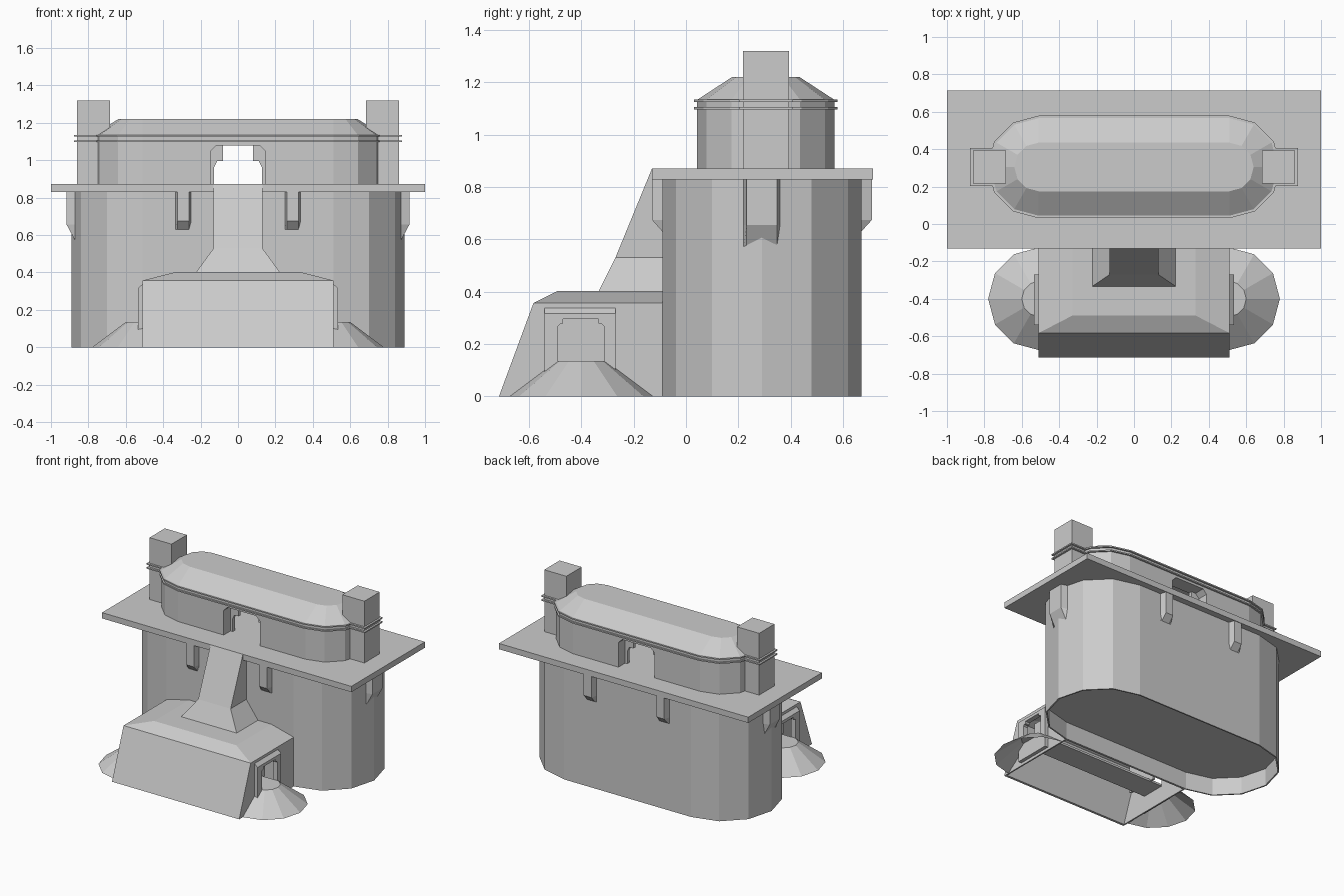
import bpy, bmesh
from math import sin, cos, pi

if "Cube" in bpy.data.objects:
    bpy.data.objects.remove(bpy.data.objects["Cube"])


def loft(name, rings, bottom=True):
    """Skin a stack of equal-length rings and cap the ends."""
    bm = bmesh.new()
    vs = [[bm.verts.new(p) for p in ring] for ring in rings]
    n = len(vs[0])
    for a, b in zip(vs, vs[1:]):
        for i in range(n):
            j = (i + 1) % n
            bm.faces.new((a[i], a[j], b[j], b[i]))
    if bottom:
        bm.faces.new(vs[0][::-1])
    bm.faces.new(vs[-1])
    bmesh.ops.recalc_face_normals(bm, faces=bm.faces)
    me = bpy.data.meshes.new(name)
    bm.to_mesh(me)
    bm.free()
    ob = bpy.data.objects.new(name, me)
    bpy.context.collection.objects.link(ob)
    return ob


def rect(x0, x1, y0, y1, z):
    return [(x0, y0, z), (x1, y0, z), (x1, y1, z), (x0, y1, z)]


def box(name, x0, x1, y0, y1, z0, z1):
    return loft(name, [rect(x0, x1, y0, y1, z0), rect(x0, x1, y0, y1, z1)])


def stadium(r, cy, z, cx=0.51):
    """Long plan with six-sided half-round ends."""
    right = [(cx + r * cos(a), cy + r * sin(a), z)
             for a in [(-90 + 30 * i) * pi / 180 for i in range(7)]]
    left = [(-x, y, z) for x, y, z in reversed(right)]
    return right + left


def prism_y(name, pts, y0, y1):
    return loft(name, [[(x, y, z) for x, z in pts] for y in (y0, y1)])


def prism_x(name, pts, x0, x1):
    return loft(name, [[(x, y, z) for y, z in pts] for x in (x0, x1)])


def cut(ob, cutter):
    m = ob.modifiers.new("cut", 'BOOLEAN')
    m.object, m.operation, m.solver = cutter, 'DIFFERENCE', 'EXACT'
    bpy.context.view_layer.update()
    dg = bpy.context.evaluated_depsgraph_get()
    me = bpy.data.meshes.new_from_object(ob.evaluated_get(dg))
    ob.modifiers.clear()
    ob.data = me
    bpy.data.objects.remove(cutter)


def arch(c, half):
    """Mirror half an opening outline about c."""
    return [(c + x, z) for x, z in half] + [(c - x, z) for x, z in reversed(half)]


def bracket(name, place, w, out, wall, foot, drop=.045):
    """Tapered corbel; place maps (along, outward, up) to world."""
    def ring(d, z):
        return [place(-w, wall - .03, z), place(-w, wall, z), place(-w + .012, d, z),
                place(w - .012, d, z), place(w, wall, z), place(w, wall - .03, z)]
    loft(name, [ring(wall, foot), ring(out, foot + drop), ring(out, .84)])


# Main body, hollow, with a raised floor open below, and roof slab
body = loft("main_body", [stadium(.38, .29, 0), stadium(.38, .29, .835)])
cut(body, loft("body_floor_cutter", [stadium(.37, .29, -.1), stadium(.37, .29, .125)]))
cut(body, loft("body_room_cutter", [stadium(.37, .29, .135), stadium(.37, .29, .825)]))
box("roof_slab", -1, 1, -.13, .715, .83, .872)

# Brackets under the slab: front, back and ends
for s in (-1, 1):
    bracket("front_bracket", lambda a, d, z: (s * .2925 + a, -d, z), .0425, .13, .09, .63)
    bracket("back_bracket", lambda a, d, z: (s * .2925 + a, d, z), .0425, .711, .67, .63)
    bracket("end_bracket", lambda a, d, z: (s * d, .29 + a, z), .07, .916, .87, .57, .085)

# Upper storey: thick-walled room with stepped arches front and back
CY = .305
upper = loft("upper_storey", [stadium(.262, CY, .871), stadium(.262, CY, 1.135)])
cut(upper, loft("room_cutter", [stadium(.16, CY, .85), stadium(.16, CY, 1.10)]))
passage = [(.127, .80), (.127, .965), (.112, .995), (.08, .995), (.08, 1.08)]
cut(upper, prism_y("passage_cutter", arch(0, passage), -.2, .9))
rebate = [(.145, .80), (.145, 1.05), (.115, 1.08)]
for y0, y1 in ((-.1, .12), (.49, .7)):
    cut(upper, prism_y("rebate_cutter", arch(0, rebate), y0, y1))
loft("upper_roof", [stadium(.262, CY, 1.134), stadium(.13, CY, 1.22)])

# Chimneys and the double trim bands
for z in (1.097, 1.126):
    loft("trim_band", [stadium(.274, CY, z), stadium(.274, CY, z + .009)])
for s in (-1, 1):
    x0, x1 = sorted((s * .685, s * .862))
    box("chimney", x0, x1, CY - .088, CY + .088, .86, 1.32)
    x0, x1 = sorted((s * .69, s * .876))
    for z in (1.097, 1.126):
        box("chimney_trim", x0, x1, CY - .102, CY + .102, z, z + .009)

# Front porch: hollow hipped block with a sloping front
porch = loft("porch", [rect(-.51, .51, -.715, -.08, 0),
                       rect(-.51, .51, -.583, -.08, .357),
                       rect(-.33, .33, -.49, -.08, .403)])
cut(porch, loft("porch_hollow_cutter", [rect(-.50, .50, -.705, -.095, -.02),
                                        rect(-.50, .50, -.573, -.095, .345),
                                        rect(-.32, .32, -.48, -.095, .39)]))
DY = -.402
door = [(.088, .135), (.088, .268), (.08, .276), (.072, .276), (.068, .28), (.068, .295)]
cut(porch, prism_x("porch_door_cutter", arch(DY, door), -.7, .7))
box("porch_floor", -.505, .505, DY - .088, DY + .088, .12, .135)
for s in (-1, 1):
    x0, x1 = sorted((s * .40, s * .415))
    box("inner_door", x0, x1, DY - .12, DY + .12, .125, .34)

# Side door frames with sloping hoods, and the mounds leading to them
for s in (-1, 1):
    frame = loft("door_frame", [
        [(s * .505, y, z) for y, z in ((-.54, .02), (-.27, .02), (-.27, .342), (-.54, .342))],
        [(s * .535, y, z) for y, z in ((-.54, .02), (-.27, .02), (-.27, .316), (-.54, .316))]])
    cut(frame, prism_x("frame_cutter", arch(DY, door), -.7, .7))
    loft("entrance_mound", [[(s * (.505 + r * sin(i * pi / 6)), -.40 - r * cos(i * pi / 6), z)
                             for i in range(7)] for r, z in ((.275, 0), (.095, .135))], bottom=False)

# Flared buttress from the porch roof up to the slab
loft("front_buttress", [rect(-.225, .225, -.335, -.08, .40),
                        rect(-.13, .13, -.27, -.08, .53),
                        rect(-.13, .13, -.13, -.08, .871)])
